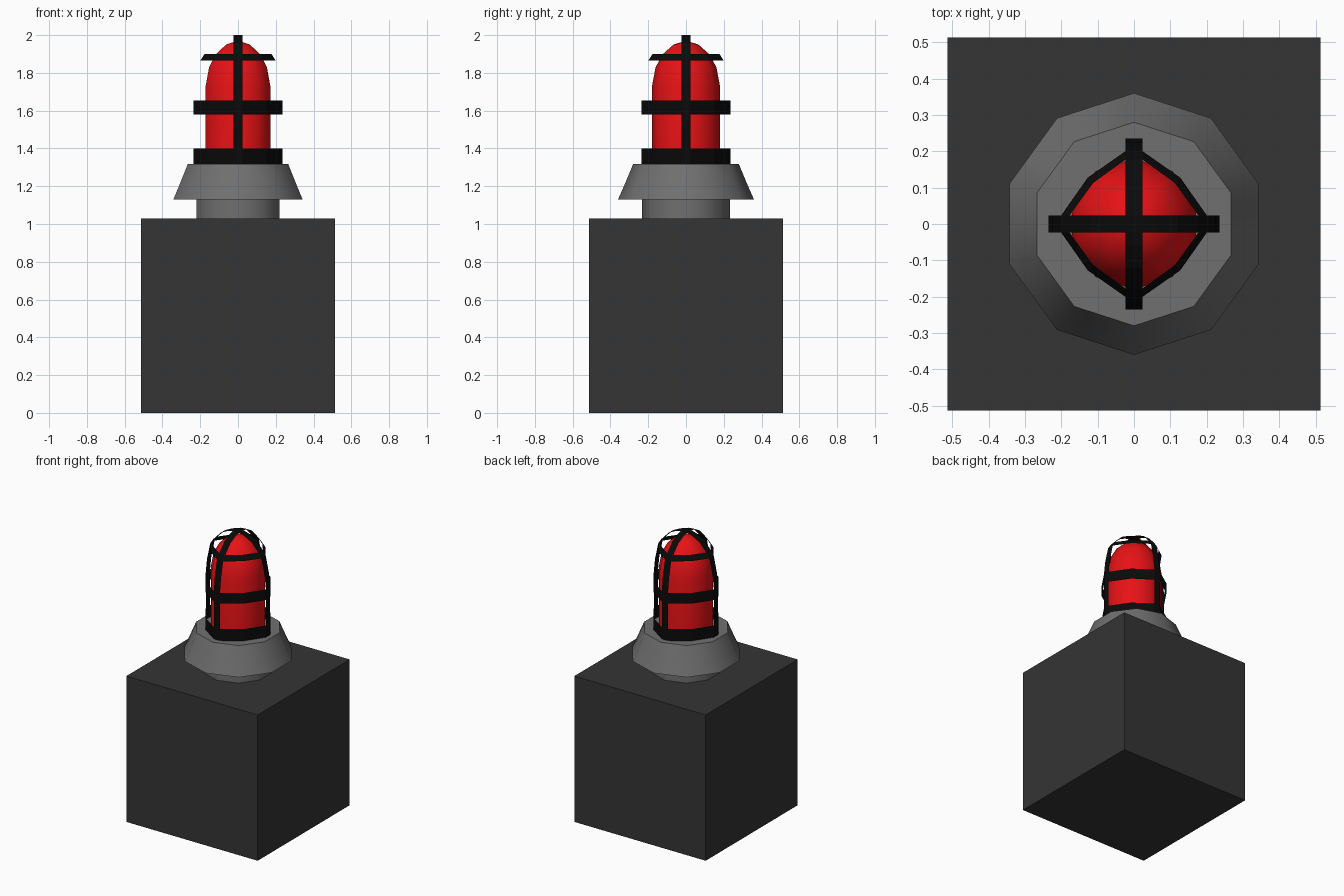
import bpy, bmesh, math

if "Cube" in bpy.data.objects:
    bpy.data.objects.remove(bpy.data.objects["Cube"])


def material(name, rgb):
    m = bpy.data.materials.new(name)
    m.diffuse_color = (*rgb, 1)
    m.use_nodes = True
    m.node_tree.nodes["Principled BSDF"].inputs["Base Color"].default_value = m.diffuse_color
    return m


BLACK = material("black", (0.003, 0.003, 0.003))
DARK = material("dark_grey", (0.035, 0.035, 0.035))
GREY = material("mid_grey", (0.16, 0.16, 0.16))
RED = material("red", (0.8, 0.006, 0.008))


def finish(name, bm, mat, smooth=True):
    bmesh.ops.remove_doubles(bm, verts=bm.verts, dist=0.0005)
    bmesh.ops.recalc_face_normals(bm, faces=bm.faces)
    me = bpy.data.meshes.new(name)
    bm.to_mesh(me)
    bm.free()
    ob = bpy.data.objects.new(name, me)
    bpy.context.collection.objects.link(ob)
    me.materials.append(mat)
    if smooth:
        bpy.ops.object.select_all(action='DESELECT')
        ob.select_set(True)
        bpy.context.view_layer.objects.active = ob
        bpy.ops.object.shade_smooth_by_angle(angle=math.radians(40))
    return ob


def lathe(name, profile, mat, sides=10):
    """Closed turned part from (radius, z) points, a corner facing +y."""
    bm = bmesh.new()
    rings = []
    for r, z in profile:
        rings.append([bm.verts.new((r * math.sin(math.tau * i / sides),
                                    r * math.cos(math.tau * i / sides), z))
                      for i in range(sides)])
    for a, b in zip(rings, rings[1:]):
        for i in range(sides):
            j = (i + 1) % sides
            bm.faces.new((a[i], a[j], b[j], b[i]))
    bm.faces.new(rings[0])
    bm.faces.new(rings[-1])
    return finish(name, bm, mat)


# Square base block
bm = bmesh.new()
bmesh.ops.create_cube(bm, size=1)
for v in bm.verts:
    v.co = (v.co.x * 1.026, v.co.y * 1.026, (v.co.z + 0.5) * 1.03)
finish("base_block", bm, DARK, smooth=False)

# Neck, flared collar and lamp dome
lathe("neck", [(0.232, 1.03), (0.232, 1.135)], GREY)
lathe("collar", [(0.36, 1.13), (0.33, 1.197), (0.28, 1.317)], GREY)
lathe("lamp_dome", [(0.18, 1.317), (0.18, 1.73), (0.161, 1.83), (0.122, 1.9),
                    (0.066, 1.95), (0.012, 1.967)], RED)

# Cage of thin flat strips: four arms meeting at the top, three hoops
W = 0.024
ARM = [(0.235, 1.317), (0.235, 1.40), (0.235, 1.58), (0.235, 1.655),
       (0.225, 1.75), (0.2, 1.865), (0.177, 1.9), (0.12, 1.96),
       (0.06, 1.99), (W, 2.0)]
HOOPS = [(0, 1), (2, 3), (5, 6)]
DIAG = 0.637  # hoop corner between arms, relative to arm radius

bm = bmesh.new()


def quad(points, turn):
    c, s = [(1, 0), (0, 1), (-1, 0), (0, -1)][turn]
    bm.faces.new([bm.verts.new((x * c - y * s, x * s + y * c, z)) for x, y, z in points])


for turn in range(4):
    for (r0, z0), (r1, z1) in zip(ARM, ARM[1:]):
        quad([(r0, -W, z0), (r0, W, z0), (r1, W, z1), (r1, -W, z1)], turn)
    for lo, hi in HOOPS:
        (r0, z0), (r1, z1) = ARM[lo], ARM[hi]
        d0, d1 = r0 * DIAG, r1 * DIAG
        quad([(r0, W, z0), (d0, d0, z0), (d1, d1, z1), (r1, W, z1)], turn)
        quad([(d0, d0, z0), (W, r0, z0), (W, r1, z1), (d1, d1, z1)], turn)
quad([(W, -W, 2), (W, W, 2), (-W, W, 2), (-W, -W, 2)], 0)
finish("guard_cage", bm, BLACK, smooth=False)
